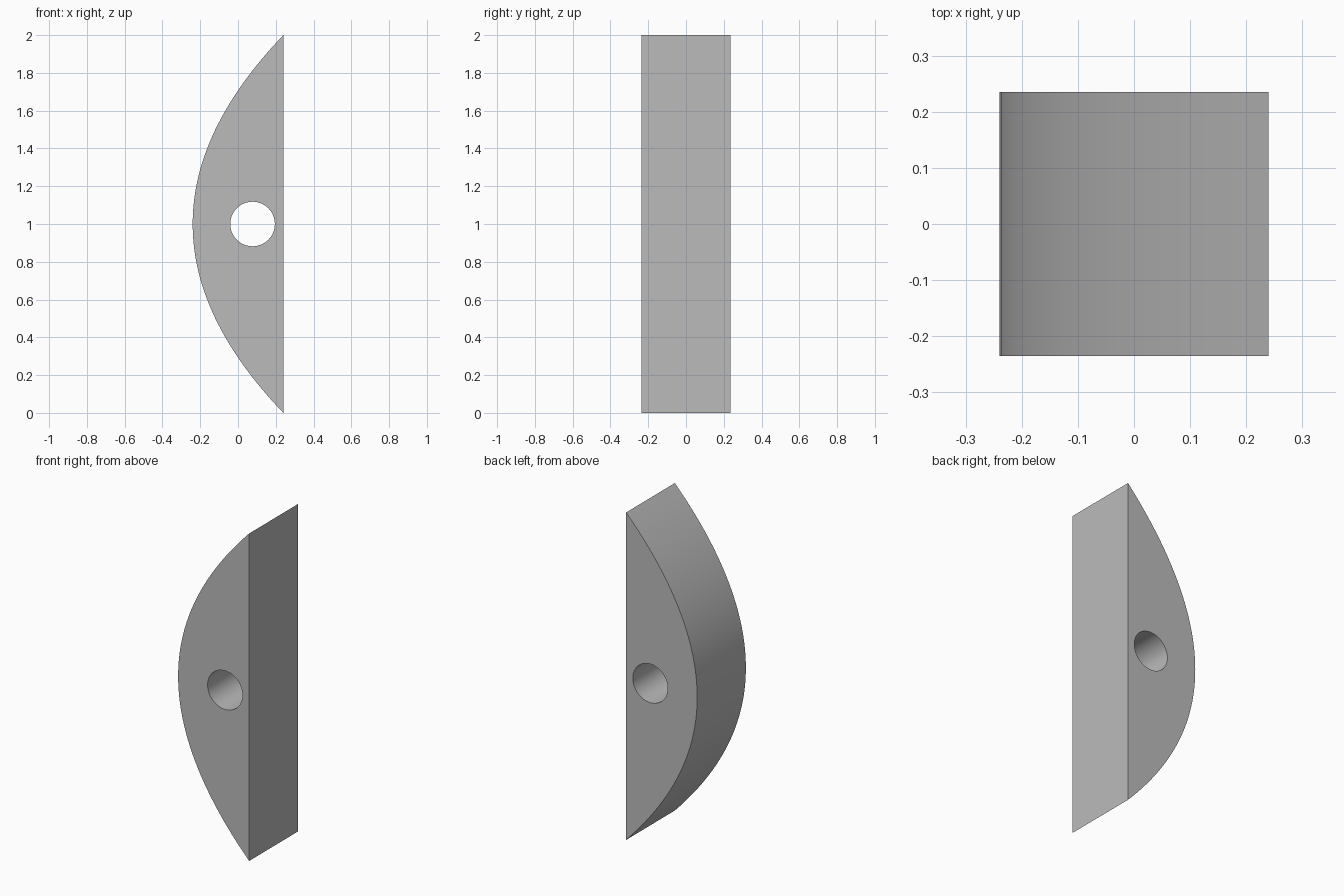
import bpy, bmesh, math

cube = bpy.data.objects.get("Cube")
if cube:
    bpy.data.objects.remove(cube)

HALF_WIDTH, HALF_DEPTH, HEIGHT = 0.24, 0.235, 2.0
HOLE_X, HOLE_RADIUS = 0.077, 0.118
ARC_STEPS, HOLE_STEPS = 64, 64

grey = bpy.data.materials.new("plain grey")
colour = (0.5, 0.5, 0.5, 1)
grey.use_nodes = True
grey.diffuse_color = colour
grey.node_tree.nodes["Principled BSDF"].inputs["Base Color"].default_value = colour


def add_loop(bm, points):
    """Closed ring of edges on the front plane."""
    verts = [bm.verts.new((x, -HALF_DEPTH, z)) for x, z in points]
    return [bm.edges.new((v, verts[i - 1])) for i, v in enumerate(verts)]


# Bowed outline, closed by the straight side
bow = []
for i in range(ARC_STEPS + 1):
    t = 2 * i / ARC_STEPS - 1
    bow.append((HALF_WIDTH * (2 * t * t - 1), HEIGHT / 2 * (1 + t)))

# Round through hole
hole = []
for i in range(HOLE_STEPS):
    a = math.tau * i / HOLE_STEPS
    hole.append((HOLE_X + HOLE_RADIUS * math.cos(a),
                 HEIGHT / 2 + HOLE_RADIUS * math.sin(a)))

# Fill the profile around the hole and extrude it to the back
bm = bmesh.new()
edges = add_loop(bm, bow) + add_loop(bm, hole)
bmesh.ops.triangle_fill(bm, edges=edges, use_beauty=True, use_dissolve=False)
extruded = bmesh.ops.extrude_face_region(bm, geom=bm.faces[:], use_keep_orig=True)
back = [g for g in extruded["geom"] if isinstance(g, bmesh.types.BMVert)]
bmesh.ops.translate(bm, verts=back, vec=(0, 2 * HALF_DEPTH, 0))
bmesh.ops.recalc_face_normals(bm, faces=bm.faces[:])

mesh = bpy.data.meshes.new("bowed_block")
bm.to_mesh(mesh)
bm.free()
mesh.materials.append(grey)
block = bpy.data.objects.new("bowed_block", mesh)
bpy.context.collection.objects.link(block)

# Smooth bow and bore, crisp rims
bpy.ops.object.select_all(action="DESELECT")
block.select_set(True)
bpy.context.view_layer.objects.active = block
bpy.ops.object.shade_smooth_by_angle(angle=math.radians(30))
